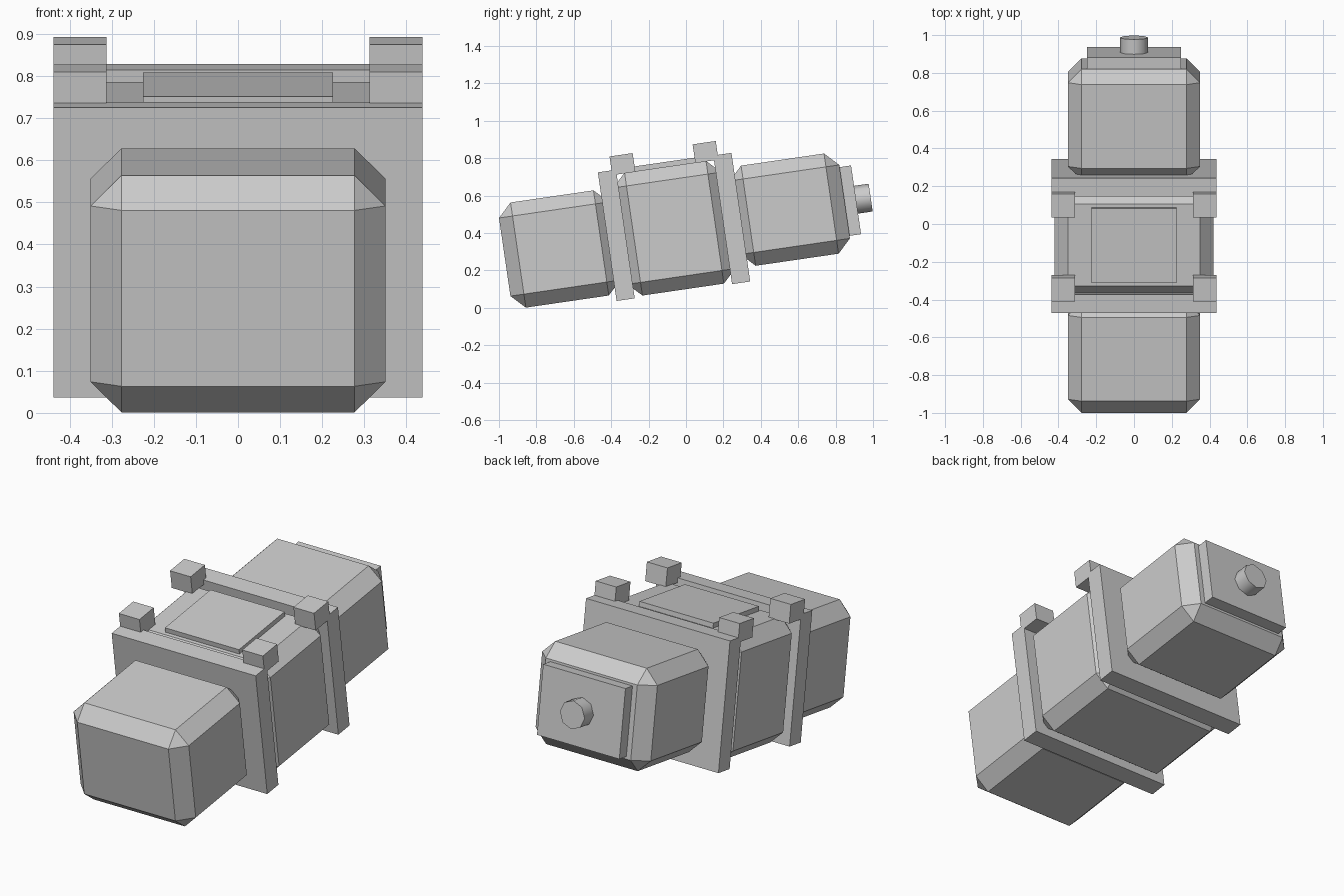
import bpy, bmesh, math
from mathutils import Matrix

if "Cube" in bpy.data.objects:
    bpy.data.objects.remove(bpy.data.objects["Cube"])

# The whole unit is pitched nose-down; parts are laid out along its own axis (y) first
PITCH = Matrix.Translation((0, 0, -0.006)) @ Matrix.Rotation(math.radians(8.3), 4, 'X')

grey = bpy.data.materials.new("plain_grey")
grey.diffuse_color = (0.6, 0.6, 0.6, 1)
grey.use_nodes = True
grey.node_tree.nodes["Principled BSDF"].inputs["Base Color"].default_value = grey.diffuse_color


def finish(name, bm):
    mesh = bpy.data.meshes.new(name)
    bm.transform(PITCH)
    bm.to_mesh(mesh)
    bm.free()
    mesh.materials.append(grey)
    ob = bpy.data.objects.new(name, mesh)
    bpy.context.collection.objects.link(ob)
    return ob


def box(name, x, y, z, chamfer=0):
    """Box from (min, max) ranges, with optional flat chamfer on every edge."""
    bm = bmesh.new()
    bmesh.ops.create_cube(bm, size=1)
    for v in bm.verts:
        v.co = [r[0] if c < 0 else r[1] for c, r in zip(v.co, (x, y, z))]
    if chamfer:
        bmesh.ops.bevel(bm, geom=bm.edges[:], offset=chamfer, segments=1,
                        affect='EDGES', profile=0.5)
    return finish(name, bm)


# Three chamfered body sections
box("front_body", (-0.35, 0.35), (-0.919, -0.325), (0.131, 0.699), 0.073)
box("middle_body", (-0.42, 0.42), (-0.291, 0.291), (0.105, 0.768), 0.071)
box("rear_body", (-0.35, 0.35), (0.33, 0.922), (0.175, 0.716), 0.072)

# Flange plates between the sections, and lugs on top
for side, s in (("front", -1), ("rear", 1)):
    box(side + "_flange", (-0.4375, 0.4375), sorted((s * 0.263, s * 0.361)), (0.096, 0.791))
    for hand, h in (("left", -1), ("right", 1)):
        box(f"{side}_{hand}_lug", sorted((h * 0.3125, h * 0.4375)),
            sorted((s * 0.162, s * 0.287)), (0.765, 0.866))

# Raised panel on top of the middle section
box("top_panel", (-0.225, 0.225), (-0.2, 0.2), (0.76, 0.794))

# End plate and its round stub
box("end_plate", (-0.25, 0.25), (0.90, 0.984), (0.261, 0.632))
bm = bmesh.new()
bmesh.ops.create_cone(bm, cap_ends=True, segments=8, radius1=0.075, radius2=0.075, depth=0.1)
bm.transform(Matrix.Translation((0, 1.013, 0.447)) @ Matrix.Rotation(math.pi / 2, 4, 'X'))
stub = finish("end_stub", bm)
bpy.context.view_layer.objects.active = stub
stub.select_set(True)
bpy.ops.object.shade_smooth_by_angle(angle=math.radians(60))
